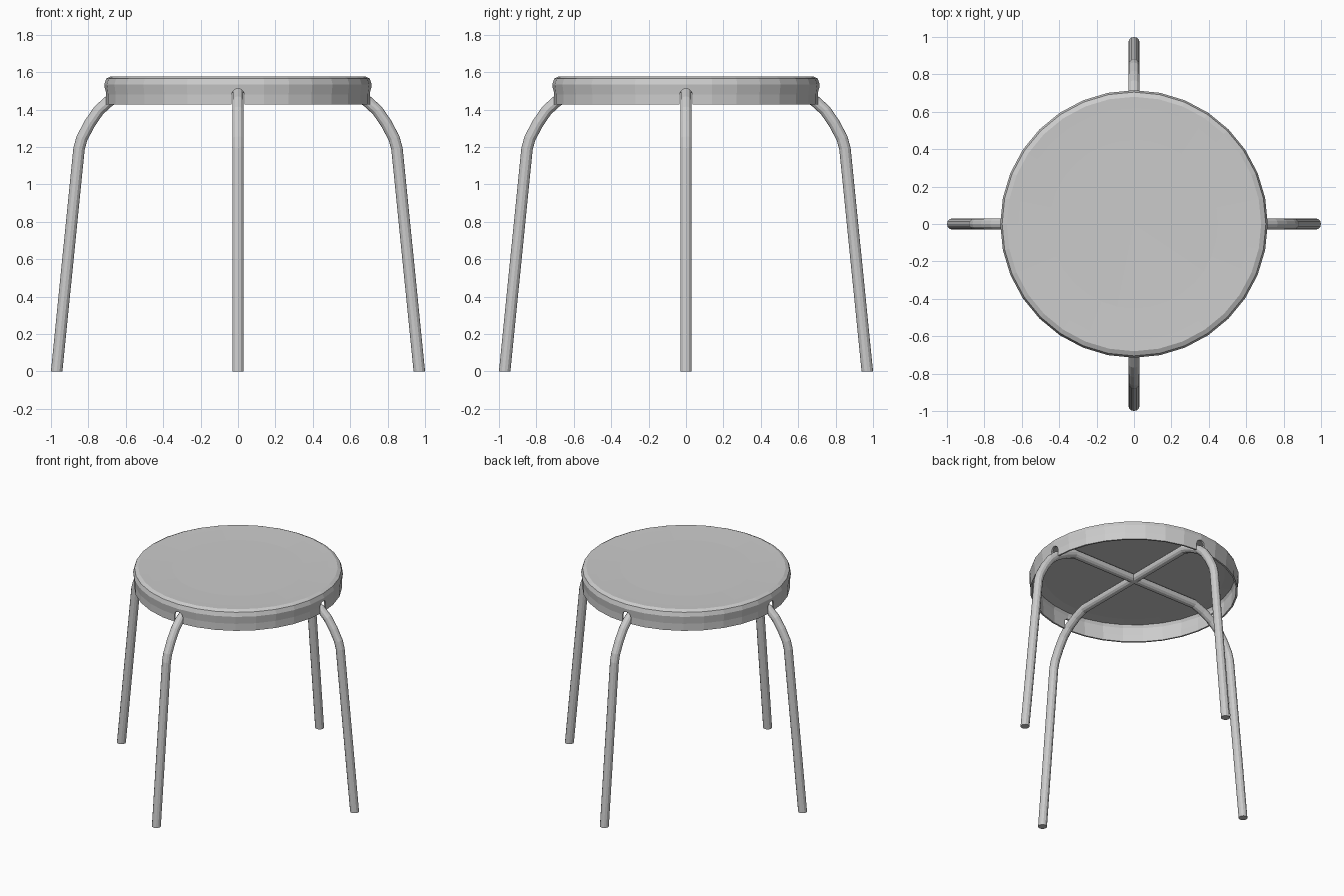
import bpy, bmesh
from math import sin, cos, pi, radians
from mathutils import Vector

if "Cube" in bpy.data.objects:
    bpy.data.objects.remove(bpy.data.objects["Cube"])


def make_object(name, bm):
    bmesh.ops.recalc_face_normals(bm, faces=bm.faces)
    mesh = bpy.data.meshes.new(name)
    bm.to_mesh(mesh)
    bm.free()
    obj = bpy.data.objects.new(name, mesh)
    bpy.context.collection.objects.link(obj)
    return obj


def lathe(name, profile, sides):
    """Spin an (r, z) profile about z; points with r = 0 become poles."""
    bm = bmesh.new()
    rings = []
    for r, z in profile:
        n = sides if r > 0 else 1
        rings.append([bm.verts.new((r * cos(2 * pi * i / sides),
                                    r * sin(2 * pi * i / sides), z)) for i in range(n)])
    for a, b in zip(rings, rings[1:]):
        for i in range(sides):
            j = (i + 1) % sides
            loop = [a[i % len(a)], a[j % len(a)], b[j % len(b)], b[i % len(b)]]
            bm.faces.new(list(dict.fromkeys(loop)))
    return make_object(name, bm)


def tube(name, path, radius, sides):
    """Sweep a round section along an xz path, mitred, with level ends."""
    bm = bmesh.new()
    pts = [Vector((x, 0, z)) for x, z in path]
    dirs = [(b - a).normalized() for a, b in zip(pts, pts[1:])]
    rings = []
    for k, p in enumerate(pts):
        d = dirs[min(k, len(dirs) - 1)]
        if k in (0, len(pts) - 1):
            normal = Vector((0, 0, 1))
        else:
            normal = (dirs[k - 1] + d).normalized()
        side = Vector((0, 1, 0)).cross(d)
        ring = []
        for i in range(sides):
            t = 2 * pi * i / sides
            q = side * radius * cos(t) + Vector((0, radius * sin(t), 0))
            q -= d * (q.dot(normal) / d.dot(normal))
            ring.append(bm.verts.new(p + q))
        rings.append(ring)
    for a, b in zip(rings, rings[1:]):
        for i in range(sides):
            j = (i + 1) % sides
            bm.faces.new((a[i], a[j], b[j], b[i]))
    bm.faces.new(rings[0])
    bm.faces.new(rings[-1])
    return make_object(name, bm)


def notch_cutter(name, angle):
    """Arched bar that cuts leg notches through opposite sides of the rim."""
    bm = bmesh.new()
    w, top = 0.034, 1.478
    arch = [(-w, 1.38)] + [(-w * cos(pi * i / 6), top + w * sin(pi * i / 6))
                           for i in range(7)] + [(w, 1.38)]
    face = bm.faces.new([bm.verts.new((-0.9, y, z)) for y, z in arch])
    ext = bmesh.ops.extrude_face_region(bm, geom=[face])
    moved = [v for v in ext["geom"] if isinstance(v, bmesh.types.BMVert)]
    bmesh.ops.translate(bm, verts=moved, vec=(1.8, 0, 0))
    obj = make_object(name, bm)
    obj.rotation_euler.z = angle
    obj.hide_render = True
    obj.hide_set(True)
    return obj


# Seat: thin pressed shell, open underneath
seat = lathe("seat", [
    (0, 1.570), (0.45, 1.571), (0.62, 1.575), (0.68, 1.577), (0.705, 1.565),
    (0.715, 1.535), (0.708, 1.48), (0.708, 1.427), (0.696, 1.427),
    (0.696, 1.48), (0.700, 1.535), (0.69, 1.556), (0.62, 1.561), (0, 1.558)], 32)

# Two bent tubes, each forming a pair of opposite legs, crossing under the seat
half = [(0.9695, 0), (0.85, 1.19), (0.835, 1.245), (0.793, 1.325), (0.745, 1.395),
        (0.69, 1.445), (0.61, 1.49), (0.53, 1.52)]
path = half + [(-x, z) for x, z in reversed(half)]
for name, angle in (("side_legs", 0), ("front_back_legs", radians(90))):
    legs = tube(name, path, 0.0305, 12)
    legs.rotation_euler.z = angle

    # Notches where the legs pass through the rim
    cut = seat.modifiers.new("notch", "BOOLEAN")
    cut.operation = "DIFFERENCE"
    cut.solver = "EXACT"
    cut.object = notch_cutter(name + "_notch_cutter", angle)
